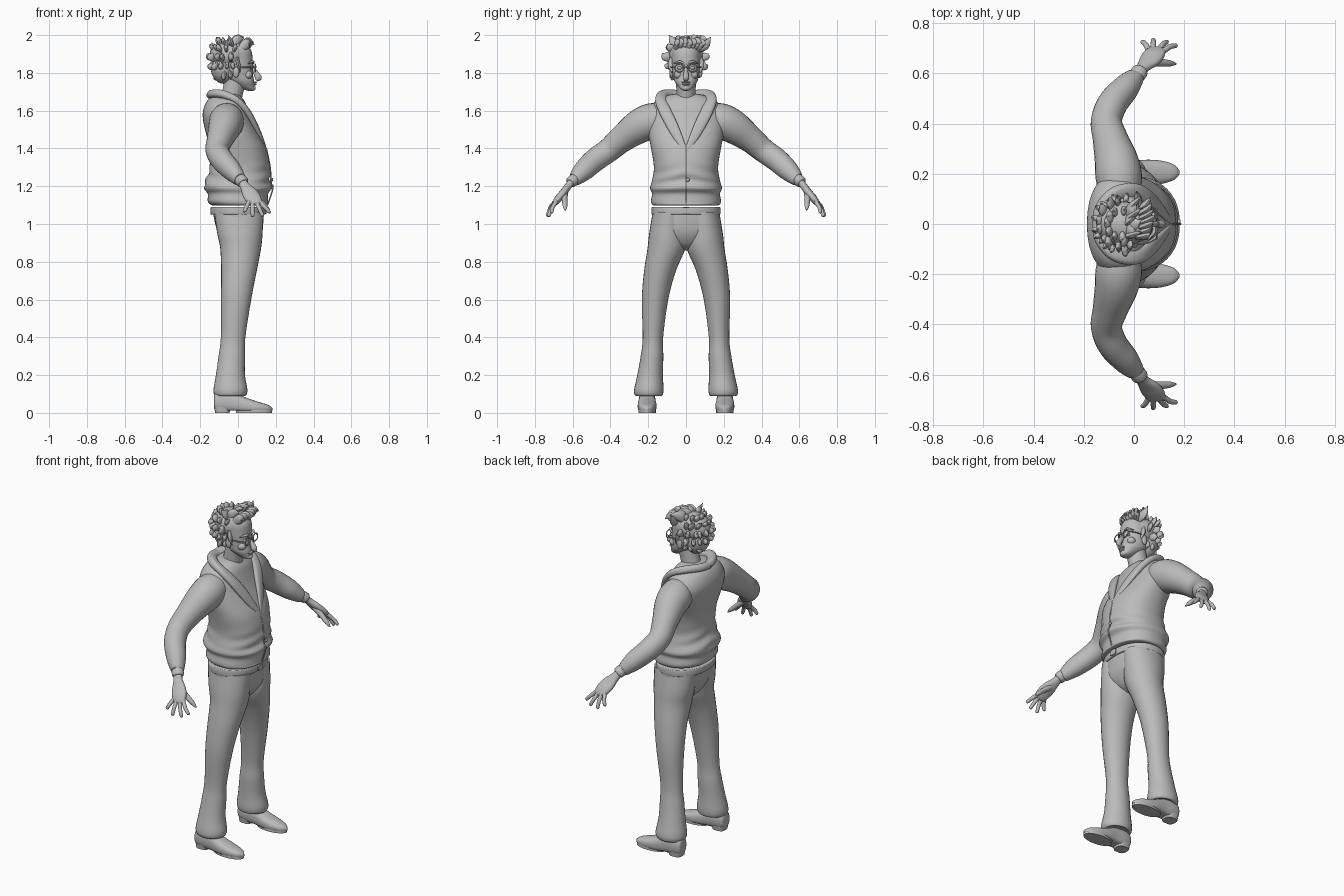
import bpy, bmesh, math, random
from mathutils import Vector

default_cube = bpy.data.objects.get("Cube")
if default_cube:
    bpy.data.objects.remove(default_cube)
random.seed(4)

clay = bpy.data.materials.new("plain grey")
clay.use_nodes = True
grey = (.5, .5, .5, 1)
clay.diffuse_color = grey
clay.node_tree.nodes["Principled BSDF"].inputs["Base Color"].default_value = grey
X, Y, Z = Vector((1, 0, 0)), Vector((0, 1, 0)), Vector((0, 0, 1))


def finish(name, bm):
    bmesh.ops.recalc_face_normals(bm, faces=bm.faces)
    mesh = bpy.data.meshes.new(name)
    bm.to_mesh(mesh)
    bm.free()
    mesh.materials.append(clay)
    mesh.polygons.foreach_set("use_smooth", [True] * len(mesh.polygons))
    mesh.set_sharp_from_angle(angle=math.radians(50))
    part = bpy.data.objects.new(name, mesh)
    bpy.context.collection.objects.link(part)


def spline(rows, steps):
    """Smooth curve through rows of numbers."""
    out = []
    for i, (b, c) in enumerate(zip(rows, rows[1:])):
        a, d = rows[max(i - 1, 0)], rows[min(i + 2, len(rows) - 1)]
        for k in range(steps):
            t = k / steps
            out.append([q + (r - p) * t / 2 + (p - 2.5 * q + 2 * r - s / 2) * t * t
                        + (1.5 * (q - r) + (s - p) / 2) * t ** 3 for p, q, r, s in zip(a, b, c, d)])
    return out + [list(rows[-1])]


def squash(value, power):
    return math.copysign(abs(value) ** (2 / power), value)


def loft(name, rows, side=X, flat=1, axis=None, sides=28, steps=5, power=2, floor=0, mirror=1, warp=None):
    """Rows hold x, y, z, half width along side and, unless flat sets it, half width across."""
    rows = spline([(*row, row[3] * flat)[:5] for row in rows], steps)
    centres = [Vector(row[:3]) for row in rows]
    bm, rings = bmesh.new(), []
    for i, (centre, row) in enumerate(zip(centres, rows)):
        along = axis or (centres[min(i + 1, len(rows) - 1)] - centres[max(i - 1, 0)]).normalized()
        u = (side - side.dot(along) * along).normalized()
        v = along.cross(u)
        ring = []
        for k in range(sides):
            angle = math.tau * k / sides
            point = centre + u * max(row[3], .002) * squash(math.cos(angle), power) \
                + v * max(row[4], .002) * squash(math.sin(angle), power)
            if warp:
                warp(point)
            ring.append(bm.verts.new((point.x, point.y * mirror, max(point.z, floor))))
        rings.append(ring)
    for lower, upper in zip(rings, rings[1:]):
        for k in range(sides):
            bm.faces.new((lower[k - 1], lower[k], upper[k], upper[k - 1]))
    bm.faces.new(rings[0])
    bm.faces.new(rings[-1])
    finish(name, bm)


def stack(name, rows, y=0, **options):
    """Upright loft; rows hold height, centre x, half depth, half width and an optional y."""
    loft(name, [(row[1], row[4] if len(row) > 4 else y, row[0], row[2], row[3]) for row in rows],
         axis=Z, **options)


def cord(name, points, radius, **options):
    """Thin round strand of even thickness."""
    loft(name, [(*point, radius) for point in points], sides=10, **options)


def ball(name, at, size, mirror=1):
    bm = bmesh.new()
    bmesh.ops.create_uvsphere(bm, u_segments=24, v_segments=14, radius=1)
    for vert in bm.verts:
        vert.co = [centre + half * value for centre, half, value in zip(at, size, vert.co)]
        vert.co.y *= mirror
    finish(name, bm)


def lock(root, tip, width, bend):
    """Tapered curl of hair."""
    root, tip = Vector(root), Vector(tip)
    middle = (root + tip) / 2 + Vector(bend)
    side = Z if abs((tip - root).normalized().z) < .6 else Y
    loft("hair_lock", [(*root, width * .8), (*middle, width), (*tip, 0)], side=side, flat=.55, sides=10, steps=4)


def folds(point):
    """Soft gathers above the hem."""
    fade = math.exp(-((point.z - 1.25) / .06) ** 2)
    point.x += .006 * fade * math.sin(90 * point.z + 22 * abs(point.y))


# Jacket
stack("jacket_body", [
    (1.1, .01, .12, .15), (1.1, .01, .15, .175), (1.12, 0, .16, .185), (1.16, 0, .16, .18),
    (1.19, 0, .18, .19), (1.23, 0, .17, .18), (1.3, .01, .16, .17), (1.4, 0, .15, .185),
    (1.48, -.03, .14, .2), (1.55, -.055, .13, .205), (1.6, -.065, .12, .195), (1.65, -.065, .1, .16),
    (1.68, -.06, .07, .1), (1.69, -.05, .04, .05)], sides=56, power=2.25, warp=folds)
cord("jacket_opening", [(.15, 0, 1.4), (.17, 0, 1.3), (.175, 0, 1.22), (.185, 0, 1.19), (.16, 0, 1.11)], .004)
ball("jacket_button", (.18, .01, 1.235), (.006, .01, .01))
cord("shirt_neckline", [(-.02, -.08, 1.66), (.03, -.05, 1.62), (.045, 0, 1.6), (.03, .05, 1.62), (-.02, .08, 1.66)],
     .005, side=Z)

# Trouser seat and belt
stack("trouser_seat", [(.86, .01, .03, .03), (.89, .01, .08, .09), (.95, .01, .115, .17),
                       (1.02, .005, .13, .18), (1.08, 0, .135, .18)], sides=40, power=2.2)
stack("belt", [(height, 0, .14 + grow, .176 + grow) for height, grow in
               ((1.05, 0), (1.055, .006), (1.085, .006), (1.09, 0))], sides=48, power=2.2)
loft("belt_buckle", [(.14, 0, 1.07, .022), (.152, 0, 1.07, .022)], side=Y, flat=.75, power=6)

# Neck and head
loft("neck", [(-.05, 0, 1.6, .06), (-.03, 0, 1.69, .055), (-.01, 0, 1.78, .058)], flat=.93)
stack("head", [(1.705, .065, .01, .01), (1.712, .06, .03, .025), (1.73, .04, .047, .043),
               (1.755, .02, .066, .06), (1.785, 0, .08, .068), (1.825, -.01, .088, .073),
               (1.87, -.02, .097, .077), (1.92, -.025, .095, .076), (1.955, -.03, .07, .055),
               (1.97, -.03, .02, .02)], sides=36, power=2.2)
loft("nose", [(.07, 0, 1.845, .008), (.085, 0, 1.815, .01), (.103, 0, 1.785, .015), (.107, 0, 1.773, .016),
              (.095, 0, 1.762, .008)], side=Y, flat=1.1, sides=16)
ball("upper_lip", (.09, 0, 1.75), (.01, .024, .005))
ball("lower_lip", (.088, 0, 1.74), (.01, .02, .006))
ball("chin", (.074, 0, 1.72), (.02, .023, .016))
cord("glasses_bridge", [(.094, -.014, 1.83), (.099, 0, 1.832), (.094, .014, 1.83)], .003, side=Z)

# Hair mass, rows of swept locks and the raised fringe
ball("hair_crown", (-.045, 0, 1.895), (.106, .09, .08))
ball("hair_back", (-.075, 0, 1.83), (.07, .077, .088))
for row, count in enumerate((7, 9, 10, 9, 7)):
    lift = math.radians(27 * row - 50)
    for k in range(count):
        turn = math.radians(85 + 190 * (k + row % 2 / 2) / (count - 1) + random.uniform(-6, 6))
        out = Vector((math.cos(turn) * math.cos(lift), math.sin(turn) * math.cos(lift), math.sin(lift)))
        root = Vector((-.05, 0, 1.87)) + out * .075
        tip = root + out * random.uniform(.035, .055) + Z * (.024 if row else -.012)
        tip.x, tip.z = max(tip.x, -.163), min(tip.z, 1.99)
        lock(root, tip, random.uniform(.018, .025), out * .012)
for k in range(7):
    y, rise = (k - 3) * .024, k % 3 * .006
    lock((.015, y * .75, 1.925), (.085 - abs(y) * .3, y + .035, 1.95 + rise), .026, (.01, 0, .02))
    lock((-.03, y * .7, 1.94), (.03 - k % 2 * .02, y + .04, 1.98 + rise), .026, (0, 0, .016))
lock((.02, .05, 1.93), (.01, .13, 1.99), .028, (0, .01, -.01))
lock((-.03, -.05, 1.94), (-.05, -.09, 2), .022, (0, 0, 0))

for mirror, tag in ((1, "_left"), (-1, "_right")):
    # Face details and round spectacles
    ball("ear" + tag, (-.01, .077, 1.805), (.017, .01, .03), mirror)
    ball("eye" + tag, (.071, .034, 1.826), (.009, .014, .008), mirror)
    ball("cheek" + tag, (.053, .042, 1.79), (.024, .022, .022), mirror)
    loft("eyebrow" + tag, [(.08, .012, 1.85, .005), (.079, .034, 1.86, .007), (.055, .063, 1.85, .003)],
         side=Z, sides=12, mirror=mirror)
    cord("glasses_rim" + tag, [(.091, .036 + .022 * math.cos(k * math.tau / 16),
                                1.826 + .022 * math.sin(k * math.tau / 16)) for k in range(17)],
         .003, steps=2, mirror=mirror)
    cord("glasses_arm" + tag, [(.09, .058, 1.83), (.05, .077, 1.83), (-.015, .08, 1.83)], .003,
         side=Z, mirror=mirror)
    lock((-.005, .07 * mirror, 1.88), (.012, .075 * mirror, 1.8), .018, (0, .006 * mirror, 0))

    # Shawl collar
    loft("collar" + tag, [(-.14, 0, 1.68, .027, .022), (-.13, .06, 1.687, .027, .022),
                          (-.08, .118, 1.685, .028, .022), (-.01, .133, 1.655, .03, .02),
                          (.045, .112, 1.6, .032, .018), (.09, .075, 1.525, .03, .014),
                          (.125, .037, 1.45, .022, .01), (.15, 0, 1.385, .008, .006)],
         side=Vector((-.3, 1, .35)), power=2.4, mirror=mirror)

    # Sleeve and cuff
    loft("sleeve" + tag, [(-.055, .1, 1.56, .075), (-.06, .18, 1.545, .092), (-.07, .25, 1.515, .087),
                          (-.095, .34, 1.45, .07), (-.11, .41, 1.39, .062), (-.085, .48, 1.34, .06),
                          (-.035, .54, 1.285, .054), (0, .58, 1.245, .04), (.01, .594, 1.235, .032)],
         flat=1.03, mirror=mirror)
    loft("cuff" + tag, [(.008, .588, 1.24, .028), (.012, .593, 1.236, .033), (.024, .608, 1.222, .033),
                        (.028, .613, 1.217, .027)], flat=.92, mirror=mirror)

    # Hand with spread fingers
    loft("palm" + tag, [(.018, .6, 1.23, .024, .02), (.036, .624, 1.2, .026, .019), (.06, .65, 1.165, .04, .02),
                        (.08, .675, 1.135, .042, .02), (.09, .694, 1.11, .036, .014), (.092, .7, 1.1, .02, .006)],
         power=2.3, mirror=mirror)
    for k, (finger, reach) in enumerate((("little", .07), ("ring", .092), ("middle", .095), ("index", .085))):
        root = Vector((.058 + k * .019, .693 - k * .002, 1.118))
        aim = Vector((.4 * (k - 1), .55 - .06 * k, -.85)).normalized()
        points = [root + aim * reach * part + Y * bow for part, bow in ((0, 0), (.5, .006), (.92, 0), (1, 0))]
        loft(finger + "_finger" + tag, [(*point, width) for point, width in
                                        zip(points, (.0115, .0105, .009, .003))], sides=14, mirror=mirror)
    loft("thumb" + tag, [(.06, .642, 1.165, .018), (.105, .643, 1.13, .015), (.145, .64, 1.095, .012),
                         (.168, .638, 1.073, .003)], side=Y, sides=14, mirror=mirror)

    # Flared trouser leg
    stack("trouser_leg" + tag, [
        (.1, -.04, .06, .05, .197), (.09, -.04, .08, .07, .197), (.12, -.04, .09, .078, .197),
        (.2, -.04, .077, .068, .19), (.3, -.033, .07, .06, .18), (.4, -.026, .065, .054, .175),
        (.6, -.01, .08, .07, .164), (.75, .005, .094, .084, .138), (.87, .014, .108, .1, .104),
        (.95, .01, .12, .097, .098), (1.06, .005, .13, .087, .09)], mirror=mirror)

    # Shoe with sole and heel
    loft("shoe" + tag, [(-.128, .206, .06, .015, .02), (-.12, .206, .06, .036, .046), (-.08, .206, .06, .044, .056),
                        (-.02, .206, .054, .045, .054), (.05, .206, .036, .05, .042), (.11, .206, .028, .046, .03),
                        (.16, .206, .022, .03, .02), (.182, .206, .018, .006, .008)],
         side=Y, axis=X, power=2.5, floor=.012, mirror=mirror)
    stack("sole" + tag, [(0, .085, .095, .046), (.016, .085, .095, .046)], y=.206, mirror=mirror, steps=2)
    stack("heel" + tag, [(0, -.083, .038, .036), (.03, -.083, .043, .04)], y=.206, power=3, mirror=mirror, steps=2)
